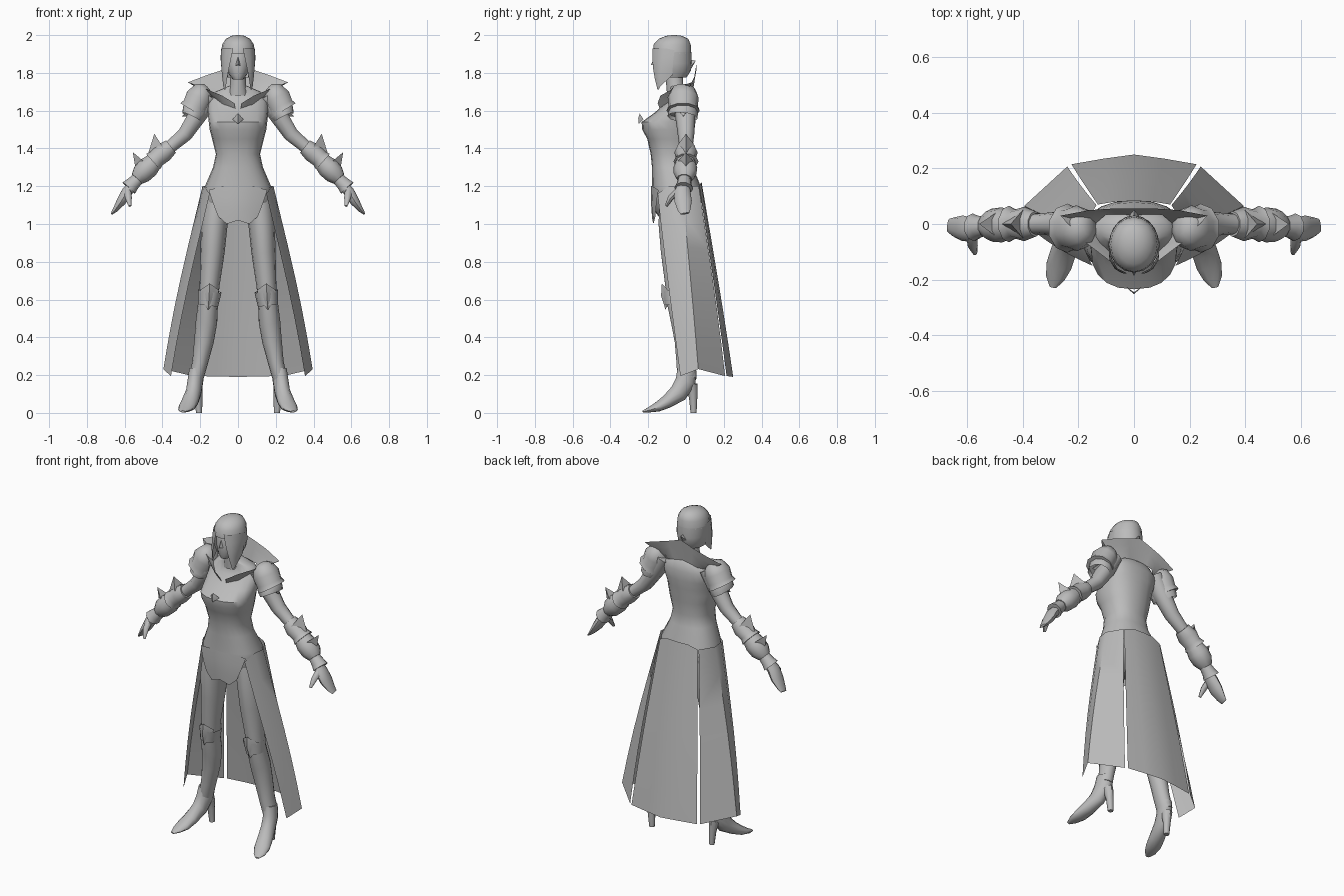
import bpy, math
from mathutils import Vector as V

grey = bpy.data.materials.new("plain_grey")
grey.diffuse_color = (0.5, 0.5, 0.5, 1)


def build(name, verts, faces, mirror=False, angle=45):
    me = bpy.data.meshes.new(name)
    me.from_pydata([tuple(v) for v in verts], [], faces)
    me.materials.append(grey)
    ob = bpy.data.objects.new(name, me)
    bpy.context.collection.objects.link(ob)
    bpy.ops.object.select_all(action='DESELECT')
    ob.select_set(True)
    bpy.context.view_layer.objects.active = ob
    bpy.ops.object.mode_set(mode='EDIT')
    bpy.ops.mesh.select_all(action='SELECT')
    bpy.ops.mesh.normals_make_consistent(inside=False)
    bpy.ops.object.mode_set(mode='OBJECT')
    if mirror:
        ob.modifiers.new("mirror", 'MIRROR')
    bpy.ops.object.shade_smooth_by_angle(angle=math.radians(angle))
    return ob


def skin(name, rows, closed=True, caps=True, **kw):
    """Bridge rows of points that all have the same length."""
    n = len(rows[0])
    verts = [p for r in rows for p in r]
    faces = []
    for i in range(len(rows) - 1):
        for j in range(n if closed else n - 1):
            k = (j + 1) % n
            faces.append((i * n + j, i * n + k, (i + 1) * n + k, (i + 1) * n + j))
    if closed and caps:
        faces += [tuple(range(n)), tuple(range(len(verts) - n, len(verts)))]
    return build(name, verts, faces, **kw)


def body(name, rings, n=20, power=1.0, **kw):
    """Level rings: z, half width, front y, back y."""
    rows = []
    for z, rx, yf, yb in rings:
        row = []
        for j in range(n):
            a = 2 * math.pi * j / n
            c, s = math.cos(a), math.sin(a)
            sx = math.copysign(abs(c) ** power, c)
            sy = math.copysign(abs(s) ** power, s)
            row.append(V((rx * sx, (yf + yb) / 2 + (yb - yf) / 2 * sy, z)))
        rows.append(row)
    return skin(name, rows, **kw)


def tube(name, pts, side=(0, 1, 0), n=10, caps=True, mirror=True):
    """Oval tube along a path: x, y, z, radius along side, other radius."""
    rows, side = [], V(side)
    for i, p in enumerate(pts):
        d = V(pts[min(i + 1, len(pts) - 1)][:3]) - V(pts[max(i - 1, 0)][:3])
        d.normalize()
        u = (side - d * side.dot(d)).normalized()
        w = d.cross(u)
        rows.append([V(p[:3]) + u * p[3] * math.cos(t) + w * p[4] * math.sin(t)
                     for t in (2 * math.pi * j / n for j in range(n))])
    return skin(name, rows, caps=caps, mirror=mirror)


def sheet(name, top, bottom, steps=4, bulge=0.0, **kw):
    """Cloth between two edges, pushed outwards in the middle."""
    rows = []
    for i in range(steps + 1):
        t = i / steps
        row = []
        for a, b in zip(top, bottom):
            p = V(a).lerp(V(b), t)
            row.append(p + V((p.x, p.y, 0)) * bulge * math.sin(math.pi * t))
        rows.append(row)
    return skin(name, rows, closed=False, **kw)


def spike(name, a, b, c, tip, **kw):
    return build(name, [a, b, c, tip], [(0, 1, 2), (0, 1, 3), (1, 2, 3), (2, 0, 3)], mirror=True, **kw)


# torso and neck
body("torso", [(1.73, .05, -.09, .01), (1.70, .12, -.08, .04), (1.65, .16, -.10, .055),
               (1.59, .16, -.165, .055), (1.54, .155, -.235, .05), (1.50, .15, -.232, .045),
               (1.45, .137, -.205, .04), (1.37, .117, -.187, .03), (1.30, .132, -.18, .037),
               (1.20, .175, -.18, .078), (1.13, .185, -.178, .085), (1.06, .15, -.16, .07),
               (1.02, .08, -.13, .03)], power=.85)
body("neck", [(1.68, .06, -.1, .02), (1.74, .042, -.105, -.015), (1.82, .04, -.11, -.02)], n=12)
build("chest_clasp", [(0, -.245, 1.585), (.03, -.225, 1.555), (0, -.25, 1.53), (-.03, -.225, 1.555), (0, -.253, 1.56)],
      [(0, 1, 4), (1, 2, 4), (2, 3, 4), (3, 0, 4)])

# head with face, nose and ears
body("head", [(1.765, .025, -.155, -.09), (1.79, .047, -.165, -.045), (1.84, .066, -.168, -.01),
              (1.89, .074, -.165, .01), (1.95, .07, -.15, .01)], n=16)
build("nose", [(0, -.166, 1.885), (.013, -.164, 1.84), (-.013, -.164, 1.84), (0, -.186, 1.843)],
      [(0, 1, 3), (0, 2, 3), (1, 2, 3)])

# hair: crown, back drape, side locks, small tail
body("hair_crown", [(1.90, .09, -.175, .028), (1.95, .084, -.172, .025), (1.98, .064, -.145, .012),
                    (1.996, .035, -.105, -.02), (2.0, .008, -.075, -.055)], n=16, caps=True)
drape = []
for z, rx, ry in ((1.91, .09, .101), (1.85, .09, .104), (1.81, .082, .098), (1.775, .066, .075)):
    drape.append([V((rx * math.cos(t), -.073 + ry * math.sin(t), z))
                  for t in (math.radians(-40 + 260 * j / 14) for j in range(15))])
skin("hair_back", drape, closed=False, angle=60)
sheet("hair_lock", [(.025, -.177, 1.93), (.06, -.16, 1.93), (.088, -.11, 1.93), (.09, -.06, 1.92)],
      [(.066, -.152, 1.715), (.07, -.145, 1.71), (.078, -.135, 1.73), (.082, -.07, 1.79)],
      bulge=.06, mirror=True)
spike("hair_tail", (.0, .02, 1.87), (.025, .02, 1.83), (0, .015, 1.80), (0, .052, 1.865))

# high pointed collar
sheet("collar", [(0, .055, 1.845), (.085, .055, 1.815), (.16, .05, 1.79), (.265, .03, 1.75),
                 (.17, -.07, 1.715), (.085, -.135, 1.68), (.02, -.15, 1.64)],
      [(0, .03, 1.70), (.06, .035, 1.70), (.10, .035, 1.69), (.14, .0, 1.675),
       (.115, -.07, 1.66), (.075, -.11, 1.63), (.012, -.135, 1.60)], steps=3, mirror=True, angle=35)

# arms
tube("arm", [(.15, -.01, 1.68, .06, .05), (.205, -.005, 1.59, .055, .052), (.28, 0, 1.475, .044, .042),
             (.345, 0, 1.42, .037, .036), (.41, 0, 1.365, .038, .037), (.48, -.003, 1.295, .044, .042),
             (.56, -.01, 1.205, .028, .026)])
tube("hand", [(.55, -.01, 1.215, .03, .026), (.588, -.02, 1.17, .044, .03), (.618, -.015, 1.12, .046, .026),
              (.65, -.01, 1.075, .034, .014), (.668, -.005, 1.055, .024, .006)])
tube("thumb", [(.585, -.04, 1.175, .02, .02), (.58, -.08, 1.14, .018, .016), (.572, -.105, 1.095, .008, .008)],
     side=(1, 0, 0), n=8)
tube("wrist_cuff", [(.53, -.008, 1.24, .034, .034), (.56, -.01, 1.21, .04, .04), (.578, -.012, 1.19, .05, .046)])

# shoulder armour in two overlapping layers
tube("shoulder_cap", [(.165, -.01, 1.725, .03, .025), (.18, -.012, 1.71, .065, .055), (.205, -.015, 1.67, .082, .075),
                      (.225, -.015, 1.625, .078, .072), (.24, -.015, 1.60, .088, .08)])
tube("shoulder_band", [(.21, -.012, 1.63, .065, .062), (.23, -.015, 1.595, .078, .07), (.245, -.018, 1.565, .08, .058)],
     caps=False)
spike("shoulder_point", (.225, -.07, 1.64), (.225, .04, 1.64), (.22, -.01, 1.57), (.297, -.015, 1.57))

# elbow and forearm armour
tube("elbow_guard", [(.355, 0, 1.41, .046, .044), (.395, 0, 1.378, .062, .055), (.43, 0, 1.348, .052, .05),
                     (.45, 0, 1.33, .066, .058)])
spike("elbow_spike", (.40, -.05, 1.41), (.40, .05, 1.41), (.475, 0, 1.375), (.443, 0, 1.478))
tube("forearm_guard", [(.44, -.002, 1.335, .05, .048), (.475, -.003, 1.30, .063, .06), (.51, -.005, 1.265, .06, .056),
                       (.535, -.008, 1.238, .04, .038)])
spike("forearm_spike", (.49, -.05, 1.325), (.49, .045, 1.325), (.54, 0, 1.28), (.557, 0, 1.38))

# legs, boots and knee plates
tube("leg", [(.105, -.04, 1.15, .08, .10), (.125, -.05, 1.0, .07, .098), (.135, -.05, .85, .064, .085),
             (.15, -.05, .68, .053, .062), (.157, -.045, .60, .052, .06), (.167, -.018, .48, .057, .062),
             (.18, -.005, .38, .052, .056), (.20, .0, .27, .042, .052), (.222, .005, .18, .038, .052)],
     side=(1, 0, 0), n=14)
tube("foot", [(.218, .006, .23, .04, .053), (.226, -.002, .165, .041, .056), (.236, -.04, .105, .041, .05),
              (.254, -.10, .06, .046, .036), (.27, -.15, .032, .046, .026), (.284, -.195, .016, .034, .014),
              (.292, -.228, .007, .012, .005)], side=(1, .25, 0), n=12)
tube("heel", [(.218, .028, .15, .03, .034), (.21, .038, .08, .022, .022), (.206, .04, 0, .016, .016)],
     side=(1, 0, 0), n=8)
tube("boot_top", [(.158, -.05, .57, .053, .063), (.152, -.052, .62, .06, .068), (.149, -.054, .645, .062, .070)],
     side=(1, 0, 0), n=12, caps=False)
build("knee_plate", [(.15, -.128, .685), (.20, -.095, .65), (.185, -.095, .58), (.158, -.108, .545),
                     (.125, -.095, .58), (.10, -.095, .65), (.153, -.132, .62)],
      [(i, (i + 1) % 6, 6) for i in range(6)], mirror=True)

# split long skirt with a short front flap
sheet("skirt_side", [(.15, -.15, 1.16), (.178, -.09, 1.20), (.188, -.02, 1.20), (.135, .068, 1.20)],
      [(.355, -.03, .195), (.372, .01, .21), (.395, .065, .232), (.24, .207, .195)],
      steps=6, bulge=.04, mirror=True)
sheet("skirt_back", [(-.13, .07, 1.2), (-.07, .08, 1.22), (0, .083, 1.22), (.07, .08, 1.22), (.13, .07, 1.2)],
      [(-.225, .215, .195), (-.11, .235, .193), (0, .25, .19), (.11, .235, .193), (.225, .215, .195)],
      steps=6, bulge=.02)
sheet("front_flap", [(-.155, -.145, 1.18), (-.08, -.178, 1.20), (0, -.185, 1.20), (.08, -.178, 1.20), (.155, -.145, 1.18)],
      [(-.105, -.162, 1.04), (-.06, -.172, 1.0), (0, -.178, 1.02), (.06, -.172, 1.0), (.105, -.162, 1.04)],
      steps=3, bulge=.02)
